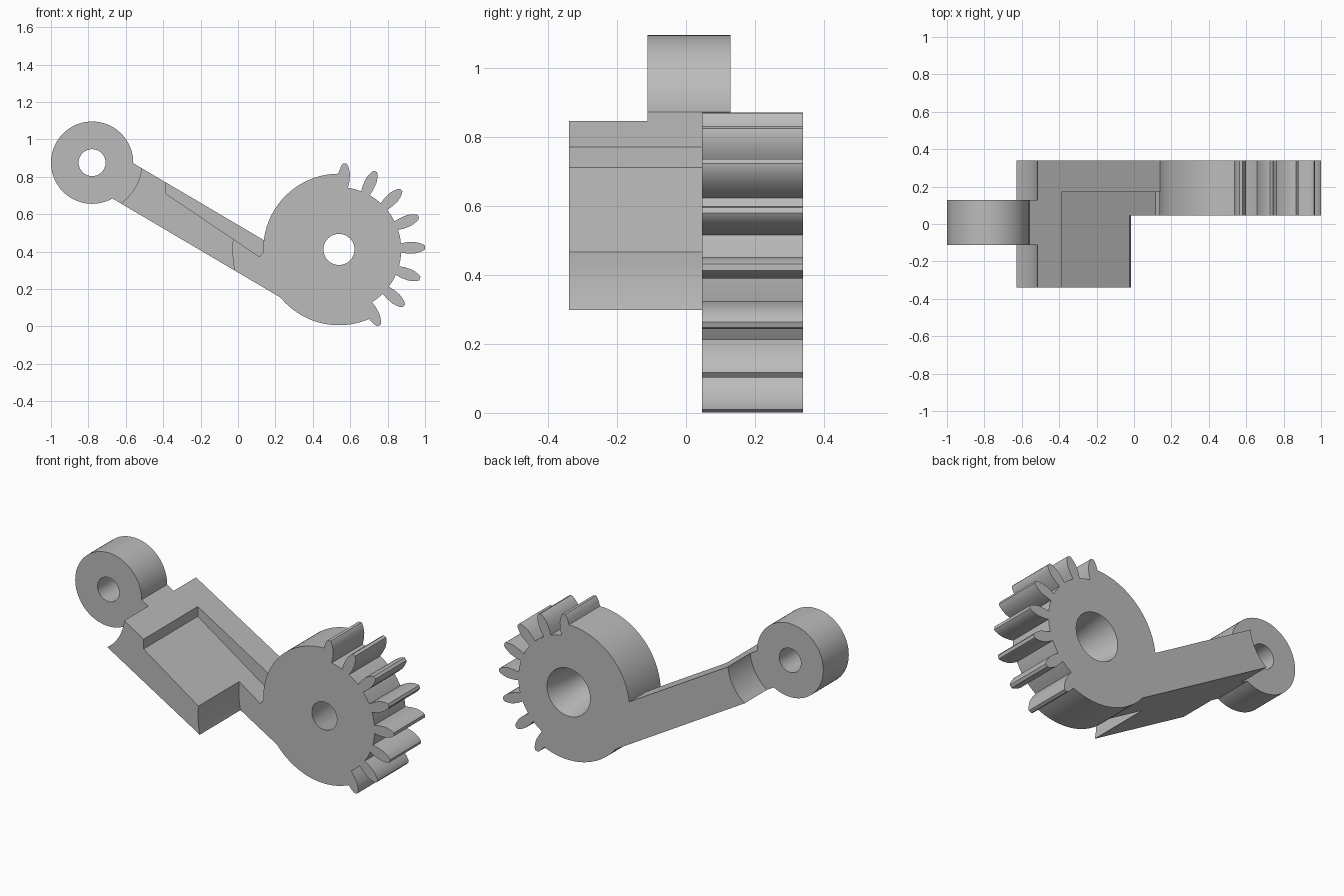
import bpy, bmesh, math
from mathutils import Matrix, Vector

if "Cube" in bpy.data.objects:
    bpy.data.objects.remove(bpy.data.objects["Cube"])

grey = bpy.data.materials.new("plain grey")
grey.diffuse_color = (0.5, 0.5, 0.5, 1)
grey.use_nodes = True
grey.node_tree.nodes["Principled BSDF"].inputs["Base Color"].default_value = grey.diffuse_color

EYE = (-0.78, 0.876)      # plain ring centre (x, z)
HUB = (0.54, 0.412)       # gear centre (x, z)
RING_Y = (-0.112, 0.129)
GEAR_Y = (0.046, 0.34)


def add_object(name, bm):
    bmesh.ops.recalc_face_normals(bm, faces=bm.faces)
    mesh = bpy.data.meshes.new(name)
    bm.to_mesh(mesh)
    bm.free()
    mesh.materials.append(grey)
    ob = bpy.data.objects.new(name, mesh)
    bpy.context.collection.objects.link(ob)
    return ob


def prism(name, points, y0, y1):
    """Extrude an (x, z) outline along y."""
    bm = bmesh.new()
    face = bm.faces.new([bm.verts.new((x, y0, z)) for x, z in points])
    out = bmesh.ops.extrude_face_region(bm, geom=[face])
    moved = [v for v in out["geom"] if isinstance(v, bmesh.types.BMVert)]
    bmesh.ops.translate(bm, verts=moved, vec=Vector((0, y1 - y0, 0)))
    return add_object(name, bm)


def cylinder(name, centre, y0, y1, r0, r1=None, segments=72):
    """Cylinder or cone along y."""
    bm = bmesh.new()
    m = Matrix.Translation((centre[0], (y0 + y1) / 2, centre[1]))
    m = m @ Matrix.Rotation(-math.pi / 2, 4, 'X')
    bmesh.ops.create_cone(bm, cap_ends=True, segments=segments, radius1=r0,
                          radius2=r0 if r1 is None else r1, depth=y1 - y0, matrix=m)
    return add_object(name, bm)


def combine(target, tool, operation):
    mod = target.modifiers.new(operation.lower(), 'BOOLEAN')
    mod.operation, mod.solver, mod.object = operation, 'EXACT', tool
    bpy.context.view_layer.objects.active = target
    bpy.ops.object.modifier_apply(modifier=mod.name)
    bpy.data.objects.remove(tool)


def gear_outline():
    """Round back with eight teeth on the right side."""
    flank = [(0.333, 0.025), (0.365, 0.030), (0.405, 0.031),
             (0.43, 0.025), (0.45, 0.017), (0.46, 0.009)]
    polar = []
    step, first = 360 / 17, -62.2
    for i in range(8):
        mid = math.radians(first + i * step)
        rising = flank[2:] if i == 0 else flank
        falling = flank[2:] if i == 7 else flank
        polar += [(r, mid - h / r) for r, h in rising]
        polar += [(r, mid + h / r) for r, h in reversed(falling)]
        if i < 7:
            polar.append((0.333, mid + math.radians(step / 2)))
    start, end = polar[-1][1], polar[0][1] + 2 * math.pi
    polar += [(0.405, start + (end - start) * k / 56) for k in range(1, 56)]
    return [(HUB[0] + r * math.cos(a), HUB[1] + r * math.sin(a)) for r, a in polar]


# sloping arm
top = lambda x: 0.87 - 0.589 * (x + 0.555)
bottom = lambda x: 0.66 - 0.589 * (x + 0.63)
arm = prism("gear_lever_arm", [(-0.70, bottom(-0.70)), (0.30, bottom(0.30)),
                               (0.30, top(0.30)), (-0.70, top(-0.70))], -0.34, 0.34)

# curved clearances beside the ring and in front of the gear
combine(arm, cylinder("ring_gap_front", EYE, -0.45, RING_Y[0], 0.266), 'DIFFERENCE')
combine(arm, cylinder("ring_gap_back", EYE, RING_Y[1], 0.45, 0.266), 'DIFFERENCE')
combine(arm, cylinder("gear_gap", HUB, -0.45, GEAR_Y[0], 0.567, segments=128), 'DIFFERENCE')

# open pocket in the upper side
pocket = prism("pocket", [(-0.387, 0.712), (0.115, 0.373), (0.145, 0.41),
                          (0.145, 1.2), (-0.387, 1.2)], -0.45, 0.172)
combine(arm, pocket, 'DIFFERENCE')

# ring and toothed gear
combine(arm, cylinder("ring", EYE, *RING_Y, 0.22), 'UNION')
combine(arm, prism("gear", gear_outline(), *GEAR_Y), 'UNION')

# straight ring bore and tapered gear bore
combine(arm, cylinder("ring_bore", EYE, -0.2, 0.2, 0.072, segments=48), 'DIFFERENCE')
combine(arm, cylinder("gear_bore", HUB, GEAR_Y[0] - 0.02, GEAR_Y[1] + 0.02,
                      0.079, 0.147, segments=64), 'DIFFERENCE')

# smooth round walls, sharp corners
bpy.ops.object.select_all(action='DESELECT')
arm.select_set(True)
bpy.context.view_layer.objects.active = arm
bpy.ops.object.shade_smooth_by_angle(angle=math.radians(25))
